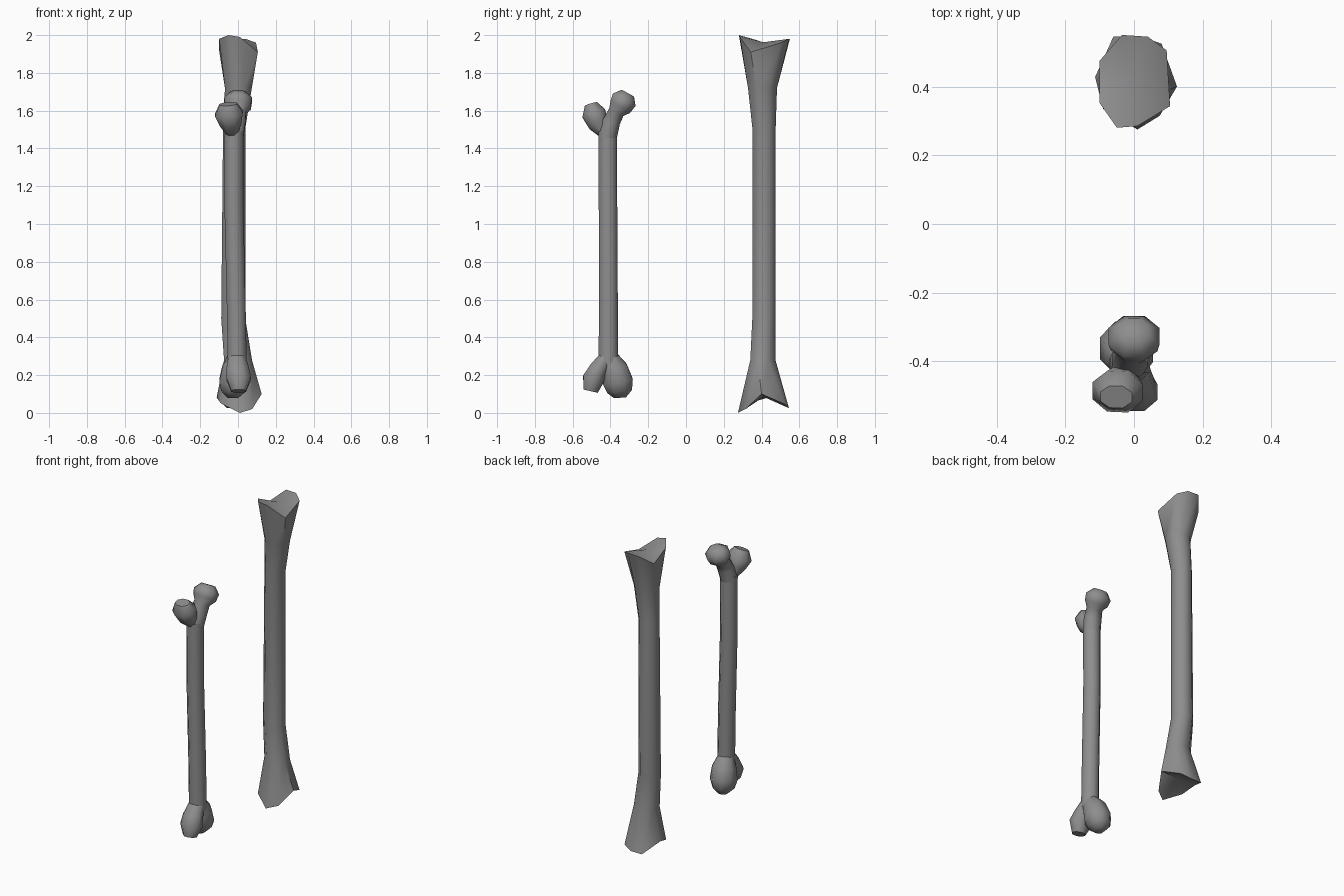
import bpy, bmesh, math
from mathutils import Vector

cube = bpy.data.objects.get("Cube")
if cube:
    bpy.data.objects.remove(cube)

SIDES = 8

bone_grey = bpy.data.materials.new("bone_grey")
bone_grey.use_nodes = True
colour = (0.27, 0.27, 0.27, 1)
bone_grey.diffuse_color = colour
bsdf = bone_grey.node_tree.nodes["Principled BSDF"]
bsdf.inputs["Base Color"].default_value = colour
bsdf.inputs["Roughness"].default_value = 0.8


def ring(centre, rx, ry, direction=Vector((0, 0, 1))):
    """Points of a ring around a centre, facing along a direction."""
    t = direction.normalized()
    u = (Vector((1, 0, 0)) - t * t.x).normalized()
    v = t.cross(u)
    points = []
    for i in range(SIDES):
        a = (i - 0.5) * math.tau / SIDES
        points.append(Vector(centre) + u * rx * math.cos(a) + v * ry * math.sin(a))
    return points


def loft(name, rings, start_tip=None, end_tip=None):
    """Skin a list of rings and close the ends with fans around tip points."""
    bm = bmesh.new()
    rows = [[bm.verts.new(p) for p in r] for r in rings]
    for a, b in zip(rows, rows[1:]):
        for i in range(SIDES):
            j = (i + 1) % SIDES
            bm.faces.new((a[i], a[j], b[j], b[i]))
    for row, tip in ((rows[0], start_tip), (rows[-1], end_tip)):
        if tip is None:
            bm.faces.new(row)
            continue
        centre = bm.verts.new(tip)
        for i in range(SIDES):
            bm.faces.new((row[i], row[(i + 1) % SIDES], centre))
    bmesh.ops.recalc_face_normals(bm, faces=bm.faces)
    mesh = bpy.data.meshes.new(name)
    bm.to_mesh(mesh)
    bm.free()
    mesh.materials.append(bone_grey)
    obj = bpy.data.objects.new(name, mesh)
    bpy.context.collection.objects.link(obj)
    bpy.ops.object.select_all(action="DESELECT")
    obj.select_set(True)
    bpy.context.view_layer.objects.active = obj
    bpy.ops.object.shade_smooth_by_angle(angle=math.radians(58))
    return obj


def limb(name, path):
    """Loft rings of (centre, rx, ry) that turn with the path."""
    centres = [Vector(c) for c, _, _ in path]
    rings = []
    for i, (c, rx, ry) in enumerate(path):
        ahead = centres[min(i + 1, len(path) - 1)]
        behind = centres[max(i - 1, 0)]
        rings.append(ring(c, rx, ry, ahead - behind))
    return loft(name, rings)


# Long bone: flared, notched rims joined by a straight shaft
lower_rim = [(.125, .40, .10), (.08, .525, .045), (.02, .545, .025), (-.06, .545, .025),
             (-.113, .428, .08), (-.09, .335, .05), (.01, .275, 0), (.075, .315, .02)]
upper_rim = [(.105, .343, 1.91), (.095, .505, 1.96), (.04, .545, 1.98), (-.035, .55, 1.98),
             (-.10, .475, 1.92), (-.10, .352, 1.98), (-.05, .28, 2), (.01, .285, 1.99)]
shaft = [ring((0, .407, .28), .08, .072),
         ring((-.025, .413, .5), .069, .067),
         ring((-.02, .413, 1.51), .064, .067),
         ring((.002, .405, 1.72), .077, .083)]
loft("long_bone", [lower_rim] + shaft + [upper_rim],
     start_tip=(0, .41, .085), end_tip=(0, .41, 1.962))

# Short bone: slightly bowed shaft
limb("short_shaft", [((-.004, -.411, .25), .054, .056),
                     ((-.010, -.411, .6), .054, .054),
                     ((-.022, -.413, 1.1), .054, .053),
                     ((-.022, -.415, 1.49), .054, .053)])

# Neck and rounded head leaning to the back
limb("neck_and_head", [((-.022, -.415, 1.46), .054, .053),
                       ((-.012, -.395, 1.54), .056, .050),
                       ((-.004, -.368, 1.595), .050, .046),
                       ((0, -.347, 1.622), .074, .066),
                       ((0, -.327, 1.658), .080, .074),
                       ((0, -.308, 1.693), .045, .040)])

# Knob beside the neck, leaning to the front
limb("front_knob", [((-.030, -.43, 1.475), .030, .030),
                    ((-.038, -.465, 1.53), .060, .058),
                    ((-.048, -.488, 1.585), .080, .068),
                    ((-.052, -.503, 1.635), .050, .036)])

# Two rounded knuckles at the lower end
limb("back_knuckle", [((-.008, -.405, .29), .052, .052),
                      ((-.014, -.378, .235), .075, .074),
                      ((-.022, -.36, .165), .084, .086),
                      ((-.026, -.352, .115), .068, .072),
                      ((-.026, -.35, .08), .030, .034)])
limb("front_knuckle", [((-.005, -.42, .29), .050, .045),
                       ((-.002, -.465, .23), .064, .052),
                       ((.004, -.49, .18), .070, .062),
                       ((.004, -.505, .115), .042, .042)])
